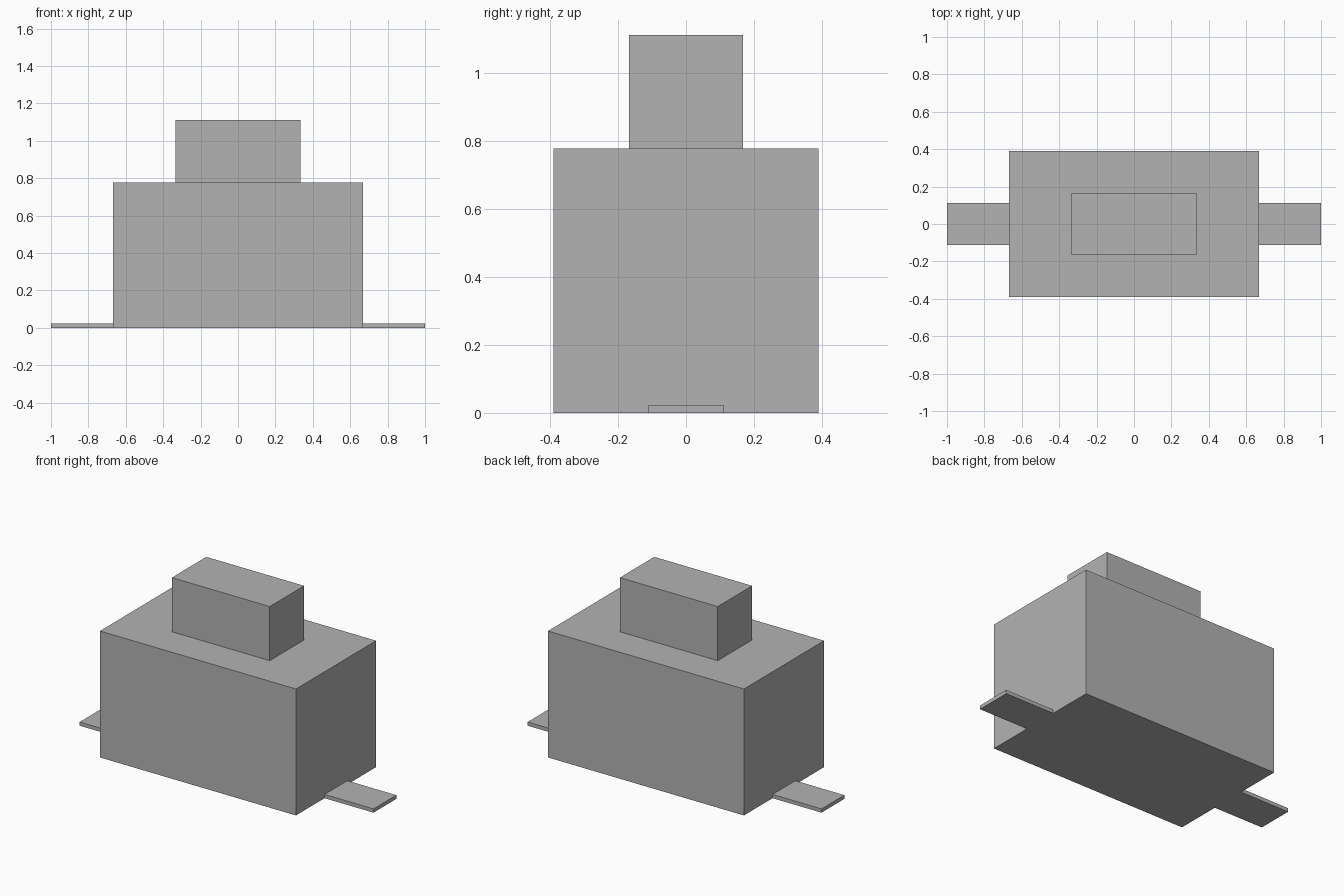
import bpy
import bmesh
from mathutils import Vector

cube = bpy.data.objects.get("Cube")
if cube:
    bpy.data.objects.remove(cube, do_unlink=True)

GREY = (0.45, 0.45, 0.45, 1.0)
grey = bpy.data.materials.new("plain grey")
grey.use_nodes = True
grey.diffuse_color = GREY
grey.node_tree.nodes["Principled BSDF"].inputs["Base Color"].default_value = GREY


def box(name, low, high):
    """Flat-shaded box between two opposite corners."""
    low, high = Vector(low), Vector(high)
    bm = bmesh.new()
    bmesh.ops.create_cube(bm, size=1)
    bmesh.ops.scale(bm, vec=high - low, verts=bm.verts)
    bmesh.ops.translate(bm, vec=(low + high) / 2, verts=bm.verts)
    mesh = bpy.data.meshes.new(name)
    bm.to_mesh(mesh)
    bm.free()
    mesh.materials.append(grey)
    obj = bpy.data.objects.new(name, mesh)
    bpy.context.collection.objects.link(obj)
    return obj


# Main housing and the push button on top
body_x, body_y, body_top = 0.667, 0.389, 0.778
box("body", (-body_x, -body_y, 0), (body_x, body_y, body_top))
box("button", (-0.333, -0.167, body_top), (0.333, 0.167, 1.111))

# Thin flat leads at both ends
for name, x0, x1 in (("left_lead", body_x, 1), ("right_lead", -1, -body_x)):
    box(name, (x0, -0.111, 0), (x1, 0.111, 0.023))
